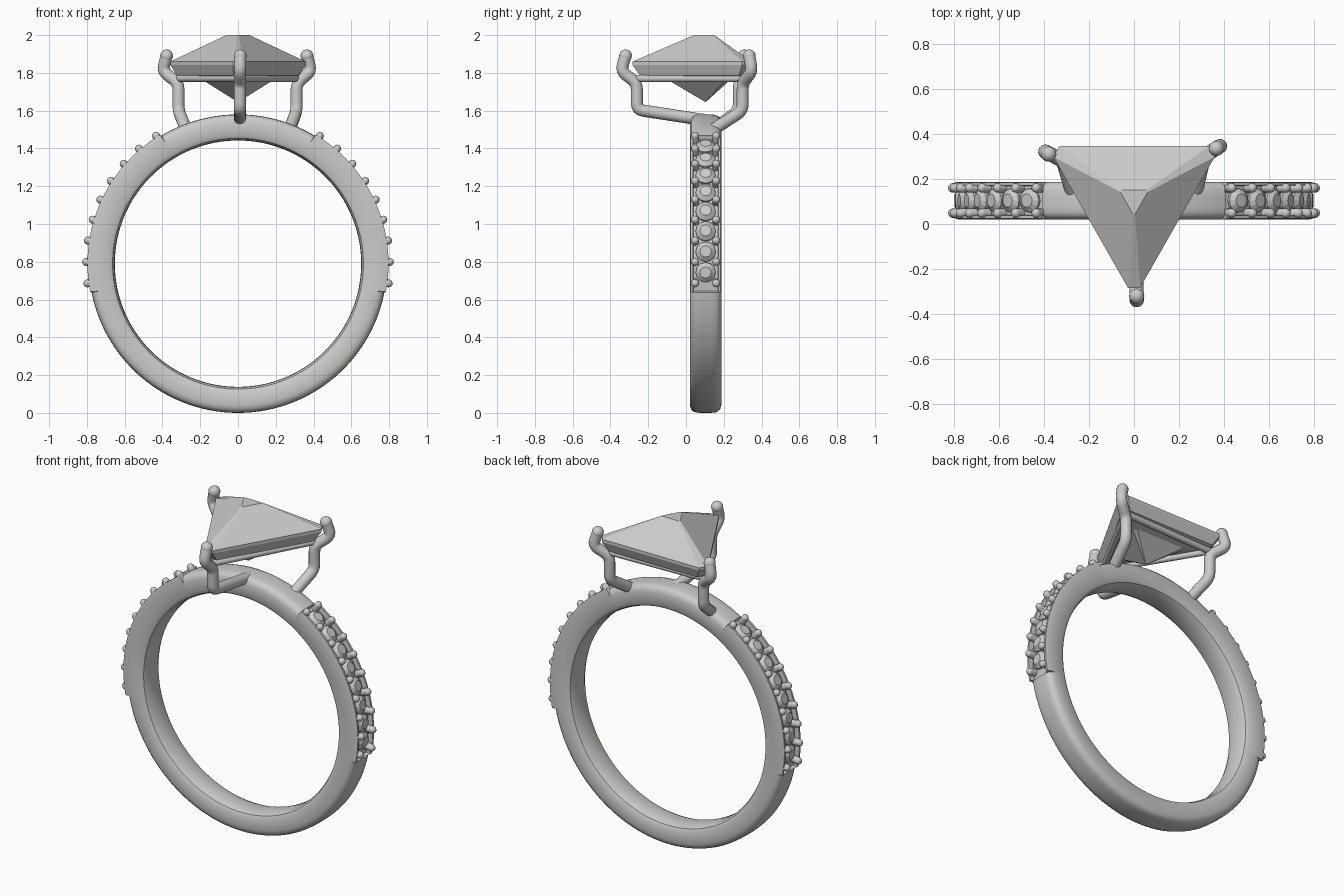
import bpy, bmesh, math
from mathutils import Vector, Matrix

if "Cube" in bpy.data.objects:
    bpy.data.objects.remove(bpy.data.objects["Cube"])

metal = bpy.data.materials.new("light_grey")
metal.use_nodes = True
GREY = (0.6, 0.6, 0.59, 1)
metal.diffuse_color = GREY
metal.node_tree.nodes["Principled BSDF"].inputs["Base Color"].default_value = GREY

RING_Y, RING_Z = 0.104, 0.79
PAVE_LOW, PAVE_HIGH = -11, 59


def finish(name, bm, angle=None):
    """Turn a bmesh into an object, smooth if an angle is given."""
    bmesh.ops.recalc_face_normals(bm, faces=bm.faces)
    mesh = bpy.data.meshes.new(name)
    bm.to_mesh(mesh)
    bm.free()
    obj = bpy.data.objects.new(name, mesh)
    mesh.materials.append(metal)
    bpy.context.collection.objects.link(obj)
    if angle:
        bpy.ops.object.select_all(action='DESELECT')
        obj.select_set(True)
        bpy.context.view_layer.objects.active = obj
        bpy.ops.object.shade_smooth_by_angle(angle=math.radians(angle))
    return obj


def loft(bm, rings, cyclic=False):
    """Bridge successive closed rings of vertices."""
    rows = [[bm.verts.new(p) for p in ring] for ring in rings]
    pairs = list(zip(rows, rows[1:]))
    if cyclic:
        pairs.append((rows[-1], rows[0]))
    for a, b in pairs:
        for i in range(len(a)):
            j = (i + 1) % len(a)
            bm.faces.new((a[i], a[j], b[j], b[i]))
    return rows


def on_ring(degrees, radius, y=0.0):
    a = math.radians(degrees)
    return Vector((radius * math.cos(a), RING_Y + y, RING_Z + radius * math.sin(a)))


# Band: rounded section, with a sunken channel between two rails for the small stones
half_inner = [(0.0, 0.652), (0.05, 0.654), (0.072, 0.664), (0.083, 0.685)]
half_plain = [(0.083, 0.75), (0.077, 0.77), (0.066, 0.782), (0.05, 0.788), (0.025, 0.79)]
half_pave = [(0.083, 0.78), (0.079, 0.797), (0.067, 0.797), (0.065, 0.768), (0.025, 0.768)]


def section(outer):
    half = half_inner + outer
    return half + [(-y, r) for y, r in reversed(half[1:])]


plain, pave = section(half_plain), section(half_pave)
rings = []
for step in range(180):
    deg = -90 + step * 2
    side = deg if deg <= 90 else 180 - deg
    profile = pave if PAVE_LOW < side < PAVE_HIGH else plain
    # Snap the two steps next to each channel end together
    for end, inward in ((PAVE_LOW, 1), (PAVE_HIGH, -1)):
        if abs(side - end) <= 1:
            side = end + inward * (0.15 if profile is pave else -0.15)
    deg = side if deg <= 90 else 180 - side
    rings.append([on_ring(deg, r, y) for y, r in profile])
bm = bmesh.new()
loft(bm, rings, cyclic=True)
finish("band", bm, 35)

# Small round stones and the holding beads along both shoulders
STEP, FIRST = 8.1, -3.4
stones, beads = bmesh.new(), bmesh.new()
for mirror in (False, True):
    for i in range(9):
        deg = FIRST + STEP * i
        if i < 8:
            a = 180 - deg if mirror else deg
            turn = Matrix.Rotation(math.radians(90 - a), 4, 'Y')
            for r, depth, r1, r2 in ((0.771, 0.014, 0.053, 0.053), (0.787, 0.018, 0.053, 0.03)):
                bmesh.ops.create_cone(stones, cap_ends=True, segments=12, radius1=r1, radius2=r2,
                                      depth=depth, matrix=Matrix.Translation(on_ring(a, r)) @ turn)
        a = deg - STEP / 2
        a = 180 - a if mirror else a
        turn = Matrix.Rotation(math.radians(90 - a), 4, 'Y')
        for y in (-0.056, 0.056):
            bmesh.ops.create_uvsphere(beads, u_segments=12, v_segments=8, radius=0.021,
                                      matrix=Matrix.Translation(on_ring(a, 0.804, y)))
            bmesh.ops.create_cone(beads, segments=12, radius1=0.021, radius2=0.021, depth=0.04,
                                  matrix=Matrix.Translation(on_ring(a, 0.784, y)) @ turn)
finish("shoulder_stones", stones)
finish("shoulder_beads", beads, 50)

# Centre stone: triangular cut with clipped corners
corners = [Vector((-0.385, 0.345)), Vector((0, -0.33)), Vector((0.385, 0.345))]
centre = Vector((0, 0.11))


def triangle(scale, z, clip=0.07):
    pts = []
    for i, c in enumerate(corners):
        for other in (corners[i - 1], corners[(i + 1) % 3]):
            p = centre + (c.lerp(other, clip) - centre) * scale
            pts.append((p.x, p.y, z))
    return pts


bm = bmesh.new()
rows = loft(bm, [triangle(0.17, 2.0), triangle(1, 1.86), triangle(1, 1.842),
                 triangle(0.9, 1.785), triangle(0.5, 1.757)])
bm.faces.new(rows[0])
culet = bm.verts.new((0, 0.104, 1.645))
for i in range(6):
    bm.faces.new((rows[-1][i], rows[-1][(i + 1) % 6], culet))
finish("centre_stone", bm)


def tube(name, points, radius, round_end=False):
    """Sweep a round wire along points, softening the bends."""
    pts = [Vector(p) for p in points]
    path = [pts[0]]
    for a, b, c in zip(pts, pts[1:], pts[2:]):
        cut = 0.035
        p, q = b + (a - b).normalized() * cut, b + (c - b).normalized() * cut
        path += [p.lerp(b, t).lerp(b.lerp(q, t), t) for t in (0, 0.25, 0.5, 0.75, 1)]
    path.append(pts[-1])
    rings, normal = [], None
    for i, p in enumerate(path):
        tangent = (path[min(i + 1, len(path) - 1)] - path[max(i - 1, 0)]).normalized()
        normal = normal or tangent.orthogonal()
        normal = (normal - tangent * normal.dot(tangent)).normalized()
        side = tangent.cross(normal)
        rings.append([p + (normal * math.cos(a) + side * math.sin(a)) * radius
                      for a in (k * math.tau / 16 for k in range(16))])
    bm = bmesh.new()
    rows = loft(bm, rings)
    bm.faces.new(rows[0])
    bm.faces.new(rows[-1])
    if round_end:
        bmesh.ops.create_uvsphere(bm, u_segments=16, v_segments=10, radius=radius * 1.06,
                                  matrix=Matrix.Translation(path[-1]))
    finish(name, bm, 50)


# Prongs: foot on the band, upright, flare outwards, hooked tip
tube("right_prong", [(-0.27, 0.13, 1.49), (-0.315, 0.28, 1.60), (-0.315, 0.28, 1.745),
                     (-0.4, 0.325, 1.81), (-0.378, 0.31, 1.89)], 0.032, True)
tube("left_prong", [(0.27, 0.13, 1.49), (0.31, 0.30, 1.60), (0.31, 0.30, 1.745),
                    (0.388, 0.35, 1.81), (0.365, 0.335, 1.89)], 0.032, True)
tube("front_prong", [(0.01, 0.10, 1.55), (0.01, -0.26, 1.605), (0.01, -0.26, 1.745),
                     (0.012, -0.345, 1.81), (0.012, -0.32, 1.89)], 0.032, True)

# Gallery rails joining the prongs under the stone
rail = [(-0.315, 0.28, 1.77), (0.01, -0.26, 1.77), (0.31, 0.30, 1.77)]
for i, name in enumerate(("back_rail", "right_rail", "left_rail")):
    tube(name, [rail[i - 1], rail[i]], 0.019)
